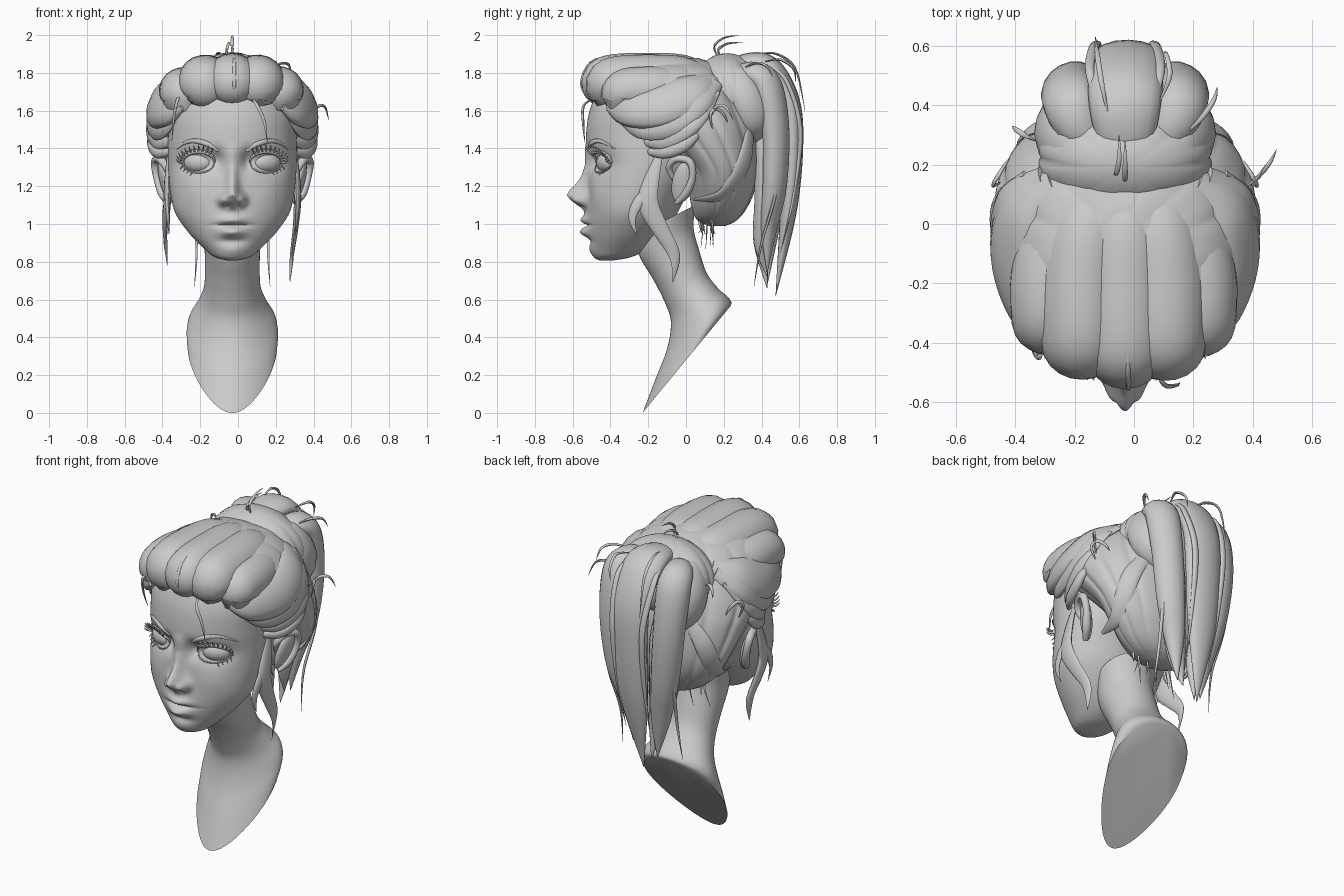
import bpy, bmesh, math, random
from math import sin, cos, pi, exp, sqrt, radians
from mathutils import Vector, Matrix
from mathutils.bvhtree import BVHTree

random.seed(4)
X0 = -0.03                      # the model's own middle line


def spline(pts, n):
    """Catmull-Rom samples through points of any dimension."""
    out, m = [], len(pts) - 1
    for i in range(n + 1):
        f = i / n * m
        k = min(int(f), m - 1)
        t = f - k
        a, b, c, d = (pts[max(0, min(m, k + j))] for j in (-1, 0, 1, 2))
        out.append([0.5 * (2 * q + (r - p) * t + (2 * p - 5 * q + 4 * r - s) * t * t
                    + (3 * q - p - 3 * r + s) * t ** 3) for p, q, r, s in zip(a, b, c, d)])
    return out


def lerp(table, z):
    for (a, p), (b, q) in zip(table, table[1:]):
        if a <= z <= b:
            return p + (q - p) * (z - a) / (b - a)
    return 0


def skin(name, rings, angle=60):
    """Closed smooth mesh through a list of equal rings."""
    k = len(rings[0])
    verts = [tuple(p) for r in rings for p in r]
    faces = [(i * k + j, i * k + (j + 1) % k, (i + 1) * k + (j + 1) % k, (i + 1) * k + j)
             for i in range(len(rings) - 1) for j in range(k)]
    faces += [tuple(range(k)), tuple(range(len(verts) - k, len(verts)))]
    me = bpy.data.meshes.new(name)
    me.from_pydata(verts, [], faces)
    bm = bmesh.new()
    bm.from_mesh(me)
    bmesh.ops.recalc_face_normals(bm, faces=bm.faces)
    bm.to_mesh(me)
    bm.free()
    me.shade_smooth()
    me.set_sharp_from_angle(angle=radians(angle))
    ob = bpy.data.objects.new(name, me)
    ob.location.x = X0
    bpy.context.collection.objects.link(ob)
    return verts, faces


def lock(name, pts, w, flat=0.5, c=(0, 0, 1.45), n=24, k=12):
    """Tapered flattened sweep, its flat side facing away from c."""
    P = [Vector(p) for p in spline(pts, n)]
    W = [max(0.0012, v[0]) for v in spline([(x,) for x in w], n)]
    rings = []
    for i, p in enumerate(P):
        tan = (P[min(i + 1, n)] - P[max(i - 1, 0)]).normalized()
        out = p - Vector(c)
        out = (out - tan * out.dot(tan)).normalized()
        side = tan.cross(out)
        rings.append([p + side * cos(2 * pi * j / k) * W[i] + out * sin(2 * pi * j / k) * W[i] * flat
                      for j in range(k)])
    skin(name, rings)


def blob(name, c, r, rot=(0, 0, 0), lobes=0, depth=0.0, nu=20, nv=48):
    """Ellipsoid, optionally grooved along its meridians."""
    M = (Matrix.Rotation(rot[2], 3, 'Z') @ Matrix.Rotation(rot[1], 3, 'Y') @ Matrix.Rotation(rot[0], 3, 'X'))
    rings = []
    for i in range(nu + 1):
        a = pi * (0.01 + 0.98 * i / nu)
        ring = []
        for j in range(nv):
            b = 2 * pi * j / nv
            g = 1 - depth * sin(a) * (1 - abs(sin(lobes * b / 2))) ** 2 if lobes else 1
            ring.append(Vector(c) + M @ Vector((r[0] * sin(a) * cos(b) * g, r[1] * sin(a) * sin(b) * g, r[2] * cos(a))))
        rings.append(ring)
    skin(name, rings)


# head: rings of (z, front y, back y, half width), then sculpted face features
HEAD = [(.808, -.46, -.38, .03), (.825, -.487, -.29, .095), (.87, -.503, -.2, .15), (.95, -.512, -.12, .228),
        (1.05, -.52, -.05, .298), (1.15, -.52, 0, .325), (1.3, -.52, .08, .34), (1.45, -.53, .1, .34),
        (1.6, -.51, .1, .33), (1.72, -.45, .1, .26), (1.8, -.33, 0, .1)]
NOSE = [(1.04, 0), (1.07, .012), (1.09, .035), (1.12, .08), (1.15, .11), (1.175, .1), (1.21, .064),
        (1.25, .036), (1.32, .014), (1.38, .01), (1.43, 0)]


def bump(x, z, x0, z0, sx, sz, amp):
    return amp * exp(-((x - x0) / sx) ** 2 - ((z - z0) / sz) ** 2)


def relief(x, z):
    x = abs(x)
    s = 0.03 + 0.02 * exp(-((z - 1.13) / .06) ** 2)
    d = lerp(NOSE, z) * exp(-(x / s) ** 2)
    for f in ((.052, 1.125, .024, .028, .04), (.028, 1.092, .012, .01, -.01),       # nostrils
              (.18, 1.325, .1, .06, -.04), (.08, 1.34, .03, .05, -.035),            # eye sockets
              (0, 1.0, .12, .09, .014), (0, 1.022, .066, .022, .027),               # muzzle, upper lip
              (0, .956, .062, .026, .038), (0, .993, .085, .008, -.02),             # lower lip, mouth line
              (0, .91, .07, .02, -.01), (0, .86, .07, .03, .008), (.2, 1.15, .08, .07, .008)):
        d += bump(x, z, *f)
    return d


rings = []
for z, yf, yb, hw in spline(HEAD, 130):
    ring = []
    for j in range(140):
        t = -pi + 2 * pi * j / 140
        a = t - 0.5 * sin(t)
        x, y = hw * sin(a), (yf + yb) / 2 - (yb - yf) / 2 * cos(a)
        ring.append((x, y - relief(x, z) * max(0, min(1, cos(a) * 3)), z))
    rings.append(ring)
tree = BVHTree.FromPolygons(*skin("head", rings))


def on_face(x, z, lift=0.0):
    hit = tree.ray_cast(Vector((x, -2, z)), Vector((0, 1, 0)))[0]
    return (x, (hit.y if hit else -.3) - lift, z)


# neck and slanted bust: front point, back point, half width, egg factor
NECK = [(-.25, .95, .05, 1.1, .17, 0), (-.25, .84, .04, .98, .15, 0), (-.17, .7, .07, .86, .145, 0),
        (-.11, .58, .11, .74, .15, .05), (-.08, .48, .17, .66, .18, .15), (-.10, .34, .22, .615, .218, .25),
        (-.165, .17, .24, .585, .232, .3), (-.23, 0, .235, .565, .228, .3)]
rings = []
for yf, zf, yb, zb, hw, egg in spline(NECK, 42):
    ts = [2 * pi * j / 64 for j in range(64)]
    rings.append([(hw * sin(t) * (1 - egg * cos(t)), (yf + yb) / 2 + (yf - yb) / 2 * cos(t),
                   (zf + zb) / 2 + (zf - zb) / 2 * cos(t)) for t in ts])
skin("neck_bust", rings, 40)

# eyes, lids, lashes, brows, ears
for s in (-1, 1):
    blob("eye", (s * .18, -.42, 1.325), (.08, .047, .053), (0, 0, s * radians(25)), nv=32)
    lid = [on_face(s * (.18 - .088 * cos(a)), 1.325 + .058 * sin(a), .01) for a in [pi * i / 8 for i in range(9)]]
    lock("upper_lid", lid, [.004, .009, .011, .012, .008], .9)
    low = [on_face(s * (.18 - .085 * cos(a)), 1.325 - .053 * sin(a), .004) for a in [pi * i / 6 for i in range(7)]]
    lock("lower_lid", low, [.003, .005, .003], .8)
    for i in range(11):
        a = radians(50 + i * 13)
        x, z = .18 - .088 * cos(a), 1.325 + .06 * sin(a)
        p = Vector(on_face(s * x, z, .012))
        d = Vector((s * -cos(a) * .03, -.03, .006 + .016 * sin(a)))
        lock("lash", [p, p + d * .6, p + d + Vector((0, 0, .013))], [.007, .005, .001], 1, n=6, k=6)
    for i in range(4):
        p = Vector(on_face(s * (.21 + .018 * i), 1.276 + .01 * i, .006))
        lock("lower_lash", [p, p + Vector((s * .006, -.012, -.008)), p + Vector((s * .014, -.014, -.018))],
             [.004, .003, .001], 1, n=5, k=6)
    brow = [on_face(s * x, z, .003) for x, z in ((.075, 1.385), (.13, 1.422), (.2, 1.44), (.255, 1.427), (.295, 1.395))]
    lock("brow", brow, [.006, .014, .012, .008, .002], .6)
    blob("ear_bowl", (s * .355, -.02, 1.22), (.024, .055, .115), (radians(-15), s * radians(12), s * radians(-15)), nv=24)
    rim = [(.325, -.06, 1.23), (.35, -.09, 1.3), (.385, -.05, 1.345), (.41, .02, 1.33), (.4, .035, 1.25),
           (.37, 0, 1.16), (.335, -.05, 1.11)]
    lock("ear_rim", [(s * x, y, z) for x, y, z in rim], [.012, .02, .022, .022, .02, .024, .015], .9, (s * .36, -.02, 1.23))

# swept-back hair mass: rings of (z, front y, back y, half width)
SCALP = [(.99, .12, .21, .06), (1.02, .06, .27, .16), (1.08, .03, .32, .25), (1.18, .01, .365, .335),
         (1.3, -.04, .385, .395), (1.45, -.21, .385, .435), (1.55, -.34, .37, .44), (1.65, -.44, .34, .415),
         (1.75, -.46, .28, .36), (1.83, -.42, .2, .27), (1.88, -.3, .06, .1)]
rings = []
for z, yf, yb, hw in spline(SCALP, 60):
    ring = []
    for j in range(180):
        a = 2 * pi * j / 180
        g = 1 - 0.03 * (1 - abs(sin(6.5 * a))) ** 2
        e = 0.85 if cos(a) < 0 else 1            # fuller towards the back
        sx = math.copysign(abs(sin(a)) ** e, sin(a))
        ring.append((hw * sx * g, (yf + yb) / 2 - (yb - yf) / 2 * cos(a) * g, z))
    rings.append(ring)
skin("hair_mass", rings)

# front roll: fat locks rising from the hairline and rolling back to the crown
for x, top, w in ((-.27, 1.705, .12), (-.15, 1.755, .14), (0, 1.765, .14), (.14, 1.755, .14), (.26, 1.71, .12)):
    yo = 1.3 * x * x
    lock("front_roll", [(x * .95, -.34 + yo, 1.67), (x * .98, -.425 + yo, top - .035), (x, -.4 + yo, top),
                        (x * .98, -.2 + yo * .4, top + .005), (x * .8, 0, top), (x * .4, .14, 1.74)],
         [.06, w * .9, w * .98, w * 1.02, w * .95, .07], .95, n=28, k=20)

# side sweeps over the temples and ears
SIDE = [([(.26, -.41, 1.63), (.33, -.3, 1.61), (.37, -.12, 1.63), (.345, .04, 1.7), (.24, .14, 1.77)], [.03, .1, .13, .11, .05], .52),
        ([(.3, -.35, 1.56), (.37, -.22, 1.52), (.41, -.05, 1.56), (.385, .07, 1.66), (.28, .16, 1.75)], [.02, .075, .09, .08, .04], .42),
        ([(.32, -.23, 1.44), (.395, -.12, 1.43), (.435, .0, 1.49), (.42, .09, 1.57), (.34, .17, 1.7)], [.02, .04, .042, .03, .012], .5),
        ([(.32, -.21, 1.385), (.39, -.12, 1.375), (.425, -.02, 1.41), (.425, .05, 1.47), (.37, .12, 1.55)], [.015, .03, .033, .025, .01], .7),
        ([(.42, .14, 1.5), (.445, .13, 1.58), (.43, .16, 1.61), (.405, .2, 1.58), (.39, .22, 1.54)], [.003, .008, .01, .008, .002], .7),
        ([(.29, .04, 1.13), (.31, .18, 1.15), (.33, .27, 1.25), (.31, .32, 1.38), (.22, .34, 1.52)], [.01, .04, .05, .05, .03], .3)]
for s in (-1, 1):
    for pts, w, f in SIDE:
        lock("side_sweep", [(s * x, y, z) for x, y, z in pts], w, f)

# loose locks in front of the ears
for s, dz, dx in ((1, 0, 0), (-1, .09, .04)):
    lock("ear_lock", [(s * .335, -.13, 1.4), (s * .345, -.18, 1.24), (s * .345, -.2, 1.11), (s * (.335 + dx / 2), -.14, .98 + dz / 2),
                      (s * (.315 + dx), -.06, .83 + dz), (s * (.305 + dx), -.07, .69 + dz)],
         [.015, .04, .055, .045, .03, .001], .33, (0, -.15, 1.1))
    lock("ear_lock_fork", [(s * .34, -.19, 1.2), (s * .345, -.25, 1.12), (s * .34, -.285, 1.03), (s * .335, -.26, .94)],
         [.01, .028, .02, .001], .4, (0, -.2, 1.1))

# ponytail base and locks
blob("ponytail_base", (0, .225, 1.68), (.3, .2, .225), (radians(10), 0, 0), 8, .05, nv=96)
T = (0, .15, 1.3)
lock("tail_middle", [(0, .18, 1.8), (0, .3, 1.85), (0, .44, 1.83), (.01, .545, 1.65), (.01, .565, 1.4), (0, .54, 1.05), (-.02, .475, .62)],
     [.04, .1, .125, .12, .115, .09, .002], .48, T, 36, 16)
for s, dz in ((-1, 0), (1, .06)):
    lock("tail_side", [(s * .08, .24, 1.78), (s * .16, .34, 1.8), (s * .19, .43, 1.74), (s * .19, .475, 1.5), (s * .16, .47, 1.2),
                       (s * .11, .44, .92 + dz), (s * .08, .43, .68 + dz)], [.04, .08, .095, .09, .08, .055, .002], .75, T, 36, 16)
    lock("tail_inner", [(s * .1, .36, 1.62), (s * .11, .42, 1.4), (s * .1, .42, 1.12), (s * .06, .4, .9), (s * .04, .43, .66 + dz)],
         [.05, .075, .07, .05, .002], .8, T)
    lock("tail_strand", [(s * .1, .42, 1.85), (s * .12, .53, 1.76), (s * .1, .605, 1.5), (s * .09, .57, 1.15), (s * .08, .5, .85)],
         [.01, .016, .018, .012, .001], .7, T)
    lock("tail_wisp", [(s * .2, .5, 1.6), (s * .22, .48, 1.2), (s * .19, .4, .9), (s * .2, .36, .67)], [.008, .01, .008, .001], .8, T, k=6)
    lock("base_roll", [(s * .08, .24, 1.8), (s * .19, .26, 1.8), (s * .25, .32, 1.68), (s * .23, .37, 1.54), (s * .14, .38, 1.44)],
         [.03, .07, .09, .08, .03], .55, (0, .25, 1.65))

# stray strands
STRAY = [[(.1, -.47, 1.67), (.13, -.54, 1.63), (.17, -.545, 1.54), (.185, -.535, 1.43)],
         [(-.27, -.38, 1.66), (-.29, -.45, 1.66), (-.31, -.42, 1.56), (-.32, -.36, 1.44)],
         [(.01, -.5, 1.66), (.01, -.555, 1.74), (.01, -.5, 1.86), (.01, -.35, 1.9)],
         [(-.24, -.46, 1.72), (-.23, -.42, 1.83), (-.21, -.3, 1.87), (-.19, -.16, 1.87)],
         [(0, .17, 1.88), (0, .15, 1.94), (0, .2, 1.985), (0, .28, 1.998)],
         [(-.03, .19, 1.88), (-.03, .17, 1.92), (-.02, .22, 1.955), (-.02, .3, 1.96)],
         [(-.06, .38, 1.9), (-.08, .48, 1.9), (-.095, .58, 1.82), (-.1, .63, 1.6)],
         [(.4, .12, 1.55), (.45, .16, 1.62), (.49, .21, 1.62), (.51, .25, 1.55)],
         [(.2, .3, 1.82), (.26, .36, 1.85), (.3, .42, 1.84), (.31, .46, 1.78)],
         [(.12, .42, 1.86), (.15, .5, 1.87), (.14, .57, 1.82), (.13, .58, 1.75)],
         [(-.3, .28, 1.72), (-.34, .3, 1.74), (-.37, .32, 1.72), (-.38, .33, 1.68)]]
for pts in STRAY:
    lock("stray_strand", pts, [.003, .009, .008, .001], .8, n=14, k=6)
for i in range(10):
    x, y = -.15 + .033 * i, random.uniform(.06, .14)
    lock("nape_wisp", [(x, y, 1.06), (x * 1.05, y + .01, .98), (x * 1.1 + random.uniform(-.03, .03), y + random.uniform(-.02, .03), random.uniform(.86, .96))],
         [.008, .005, .001], .7, n=8, k=6)
